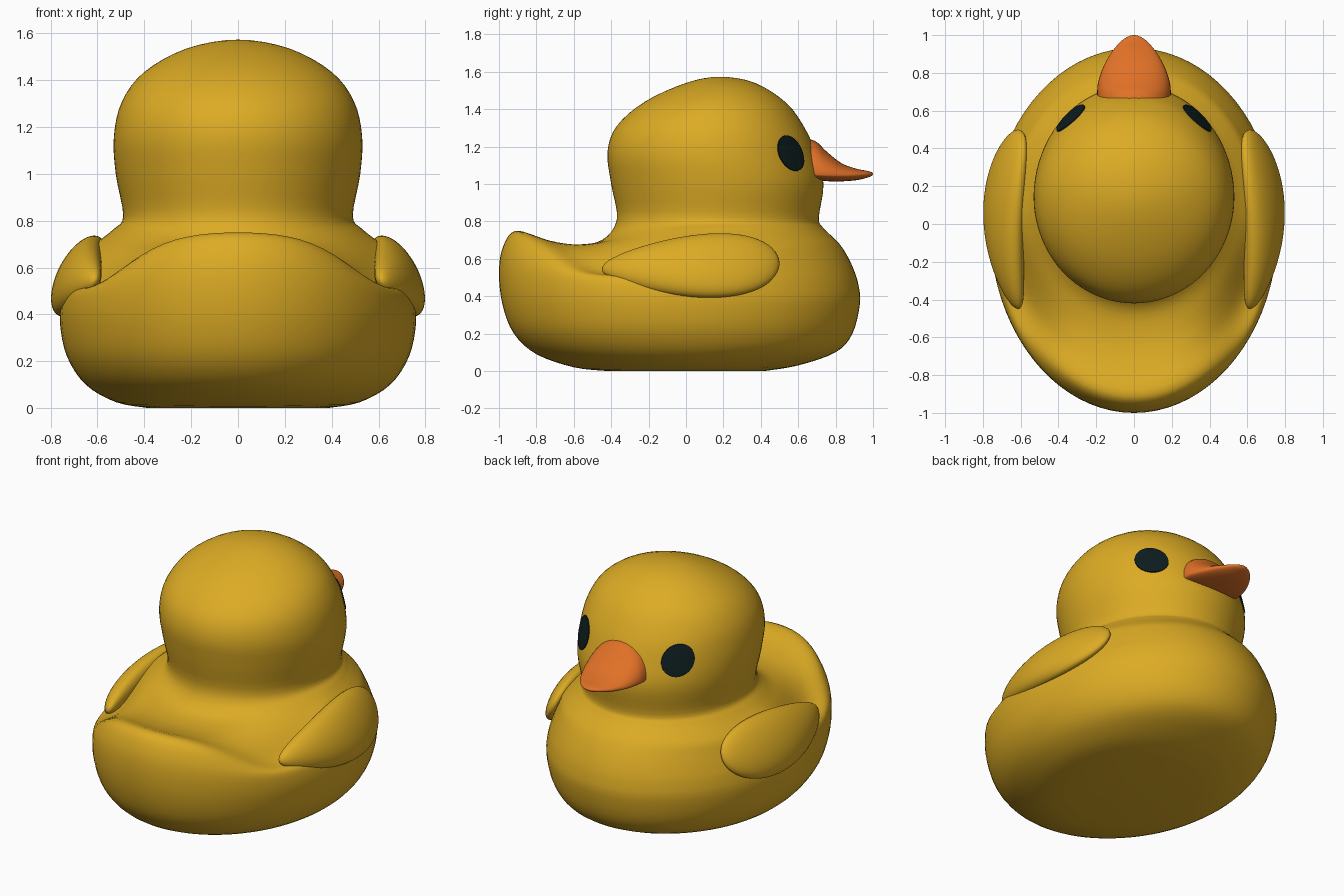
import bpy, bmesh, math
from mathutils import Vector
from mathutils.bvhtree import BVHTree

if "Cube" in bpy.data.objects:
    bpy.data.objects.remove(bpy.data.objects["Cube"])


def material(name, rgb):
    m = bpy.data.materials.new(name)
    m.diffuse_color = (*rgb, 1)
    m.use_nodes = True
    m.node_tree.nodes["Principled BSDF"].inputs["Base Color"].default_value = m.diffuse_color
    return m


YELLOW = material("yellow", (0.72, 0.41, 0.018))
ORANGE = material("orange", (0.75, 0.165, 0.02))
DARK = material("dark_teal_black", (0.004, 0.012, 0.013))


def catmull(rows, steps):
    """Smooth interpolation through rows; first and last rows are only guides."""
    out = []
    for i in range(1, len(rows) - 2):
        for k in range(steps):
            t = k / steps
            out.append([0.5 * (2 * b + (c - a) * t + (2 * a - 5 * b + 4 * c - d) * t * t
                               + (3 * b - a - 3 * c + d) * t ** 3)
                        for a, b, c, d in zip(*rows[i - 1:i + 3])])
    out.append(list(rows[-2]))
    return out


def finish(bm, name, mat):
    me = bpy.data.meshes.new(name)
    bm.to_mesh(me)
    bm.free()
    ob = bpy.data.objects.new(name, me)
    bpy.context.collection.objects.link(ob)
    me.materials.append(mat)
    for p in me.polygons:
        p.use_smooth = True
    bpy.context.view_layer.objects.active = ob
    ob.select_set(True)
    bpy.ops.object.shade_smooth_by_angle(angle=math.radians(50))
    ob.select_set(False)
    return ob


def loft(rings, name, mat):
    bm = bmesh.new()
    loops = [[bm.verts.new(p) for p in r] for r in rings]
    n = len(loops[0])
    for a, b in zip(loops, loops[1:]):
        for i in range(n):
            j = (i + 1) % n
            bm.faces.new((a[i], a[j], b[j], b[i]))
    bm.faces.new(loops[0])
    bmesh.ops.remove_doubles(bm, verts=bm.verts[:], dist=0.0005)
    bmesh.ops.recalc_face_normals(bm, faces=bm.faces[:])
    return finish(bm, name, mat)


# Body, tail and head: tilted rings (back y, back z, front y, front z, side x, side z)
R = [(-.42, 0, .42, 0, .38, 0), (-.60, .02, .60, .03, .52, .025),
     (-.80, .09, .80, .10, .65, .10), (-.92, .20, .89, .20, .73, .22),
     (-.98, .35, .93, .36, .76, .36), (-1.0, .52, .922, .46, .752, .46),
     (-.98, .66, .898, .54, .73, .53), (-.91, .75, .86, .62, .70, .60),
     (-.75, .70, .82, .68, .66, .66), (-.60, .675, .775, .725, .60, .71),
     (-.45, .70, .73, .77, .53, .765), (-.37, .81, .71, .82, .49, .82),
     (-.40, 1.0, .735, 1.0, .522, 1.0), (-.42, 1.17, .695, 1.16, .53, 1.16),
     (-.37, 1.31, .64, 1.29, .495, 1.31), (-.22, 1.44, .54, 1.43, .40, 1.435),
     (0, 1.54, .37, 1.54, .22, 1.535), (.18, 1.573, .18, 1.573, 0, 1.573)]
guide = (.37, 1.54, 0, 1.54, -.22, 1.535)
STEPS, SEG = 4, 80
rings = []
for k, (yb, zb, yf, zf, xs, zs) in enumerate(catmull([R[0]] + R + [guide], STEPS)):
    dip = 0.13 * math.exp(-((k / STEPS - 7.5) / 1.5) ** 2)   # hollow beside the tail
    ring = []
    for i in range(SEG):
        a = 2 * math.pi * i / SEG
        c = math.cos(a)
        z = zs + ((zf if c > 0 else zb) - zs) * c * c
        if c < 0:
            z -= dip * (4 * -c * (1 + c)) ** 2
        ring.append((xs * math.sin(a), (yf + yb) / 2 + (yf - yb) / 2 * c, z))
    rings.append(ring)
body = loft(rings, "body", YELLOW)

# Beak: sections along y (y, half width, top z, edge z, bottom z)
B = [(.60, .195, 1.25, 1.05, 1.02), (.69, .195, 1.23, 1.05, 1.02),
     (.75, .19, 1.175, 1.048, 1.015), (.83, .163, 1.112, 1.046, 1.014),
     (.91, .118, 1.082, 1.048, 1.02), (.97, .066, 1.07, 1.052, 1.034),
     (.995, .025, 1.062, 1.054, 1.045), (1.0, 0, 1.055, 1.055, 1.055)]
rings = []
for y, w, zt, zm, zb in catmull([B[0]] + B + [B[-1]], 4):
    rings.append([(w * math.cos(a), y, zm + math.sin(a) * ((zt if math.sin(a) > 0 else 2 * zm - zb) - zm)
                   if math.sin(a) > 0 else zm + math.sin(a) * (zm - zb))
                  for a in (2 * math.pi * i / 40 for i in range(40))])
loft(rings, "beak", ORANGE)

# Wings: ellipsoids tapered to the back, leaning and bent along the flank
out, up = Vector((.90, 0, .44)), Vector((-.44, 0, .90))
for side, s in (("right", 1), ("left", -1)):
    bm = bmesh.new()
    bmesh.ops.create_uvsphere(bm, u_segments=48, v_segments=32, radius=1)
    for v in bm.verts:
        X, Y, Z = v.co
        p = Vector((.688 - .075 * Y * Y, .025 + .475 * Y, .56 + .015 * Y))
        p += out * (.085 * X) + up * (.178 * (1 + .33 * Y) * Z)
        v.co = (s * p.x, p.y, p.z)
    bmesh.ops.recalc_face_normals(bm, faces=bm.faces[:])
    finish(bm, side + "_wing", YELLOW)

# Eyes: thin round plates laid on the head surface
tree = BVHTree.FromPolygons([v.co for v in body.data.vertices],
                            [p.vertices for p in body.data.polygons])
for side, s in (("right", 1), ("left", -1)):
    n = Vector((s * .66, .74, .16)).normalized()
    u = Vector((s * .74, -.66, 0)).normalized()
    v = u.cross(n) * s
    v = (v if v.z > 0 else -v) + u * .12
    centre = Vector((s * .34, .565, 1.165))
    bm = bmesh.new()
    loops = []
    for f, lift in ((.02, .006), (.3, .006), (.6, .006), (.85, .006), (1, .006), (1.01, -.003)):
        loop = []
        for i in range(40):
            a = 2 * math.pi * i / 40
            start = centre + n * .3 + (u * math.cos(a) * .098 + v * math.sin(a) * .097) * f
            loop.append(bm.verts.new(tree.ray_cast(start, -n)[0] + n * lift))
        loops.append(loop)
    bm.faces.new(loops[0])
    for a, b in zip(loops, loops[1:]):
        for i in range(40):
            j = (i + 1) % 40
            bm.faces.new((a[i], a[j], b[j], b[i]))
    bmesh.ops.recalc_face_normals(bm, faces=bm.faces[:])
    bm.faces.ensure_lookup_table()
    bm.normal_update()
    if bm.faces[0].normal.dot(n) < 0:
        bmesh.ops.reverse_faces(bm, faces=bm.faces[:])
    finish(bm, side + "_eye", DARK)
